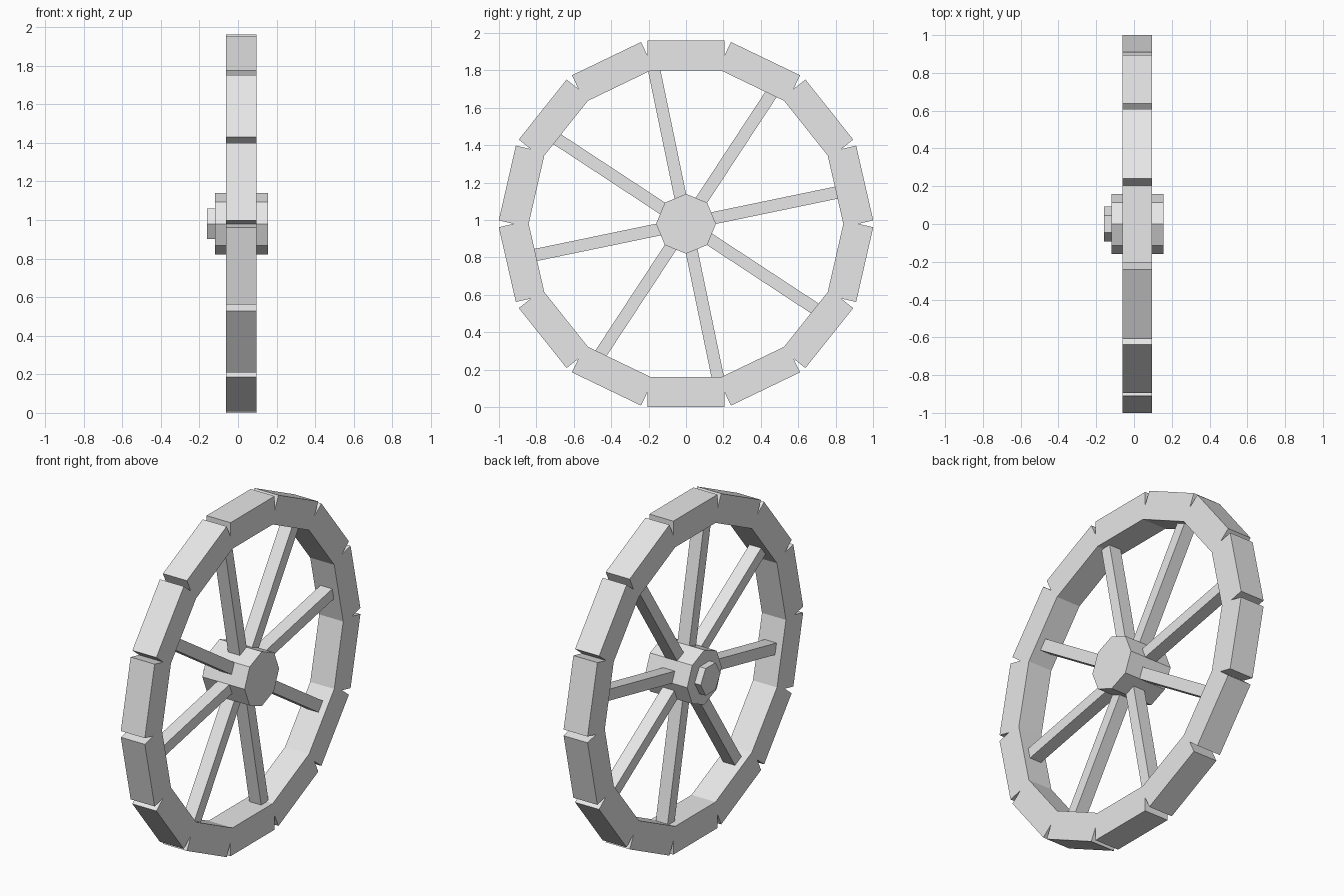
import bpy, bmesh
from math import sin, cos, tan, radians, pi
from mathutils import Matrix, Vector

if "Cube" in bpy.data.objects:
    bpy.data.objects.remove(bpy.data.objects["Cube"])

CENTRE_Z = 0.98
MID_X = 0.017          # middle of the rim thickness
SEGMENTS = 14
SPOKES = 8

grey = bpy.data.materials.new("plain_grey")
grey.use_nodes = True
colour = (0.8, 0.8, 0.8, 1)
grey.diffuse_color = colour
grey.node_tree.nodes["Principled BSDF"].inputs["Base Color"].default_value = colour


def finish(name, bm):
    bmesh.ops.recalc_face_normals(bm, faces=bm.faces)
    mesh = bpy.data.meshes.new(name)
    bm.to_mesh(mesh)
    bm.free()
    mesh.materials.append(grey)
    obj = bpy.data.objects.new(name, mesh)
    obj.location = (0, 0, CENTRE_Z)
    bpy.context.collection.objects.link(obj)
    return obj


def prism(name, sides, radius, x0, x1):
    """Many-sided cylinder along x with a corner on the y axis."""
    bm = bmesh.new()
    ring = [(radius * cos(2 * pi * i / sides), radius * sin(2 * pi * i / sides))
            for i in range(sides)]
    ends = [[bm.verts.new((x, y, z)) for y, z in ring] for x in (x0, x1)]
    for end in ends:
        bm.faces.new(end)
    for i in range(sides):
        j = (i + 1) % sides
        bm.faces.new((ends[0][i], ends[0][j], ends[1][j], ends[1][i]))
    return finish(name, bm)


# Rim: straight blocks, joined at the inside with V notches outside
outer, inner, half_len, half_thick = 0.98, 0.82, 0.205, 0.078
half_angle = pi / SEGMENTS
notch = half_len / tan(half_angle)
inner_half = inner * tan(half_angle)
profile = [(-inner_half, inner), (-half_len, notch), (-half_len, outer),
           (half_len, outer), (half_len, notch), (inner_half, inner)]
bm = bmesh.new()
for s in range(SEGMENTS):
    turn = Matrix.Rotation(2 * half_angle * s, 3, 'X')
    sides = [[bm.verts.new(turn @ Vector((MID_X + x, y, z))) for y, z in profile]
             for x in (-half_thick, half_thick)]
    for side in sides:
        bm.faces.new(side)
    for i in range(len(profile)):
        j = (i + 1) % len(profile)
        if i not in (0, 4):      # neighbouring blocks share these walls
            bm.faces.new((sides[0][i], sides[0][j], sides[1][j], sides[1][i]))
bmesh.ops.remove_doubles(bm, verts=bm.verts, dist=0.0005)
finish("rim", bm)

# Spokes: square bars from inside the hub to just inside the rim
bm = bmesh.new()
start, end = 0.08, 0.84
for s in range(SPOKES):
    angle = radians(11.7) + 2 * pi * s / SPOKES
    place = (Matrix.Rotation(angle, 4, 'X')
             @ Matrix.Translation((MID_X, (start + end) / 2, 0))
             @ Matrix.Diagonal((0.077, end - start, 0.066, 1)))
    bmesh.ops.create_cube(bm, size=1, matrix=place)
finish("spokes", bm)

# Hub and axle cap
prism("hub", 8, 0.16, -0.12, 0.155)
prism("axle_cap", 6, 0.092, -0.16, -0.12)
